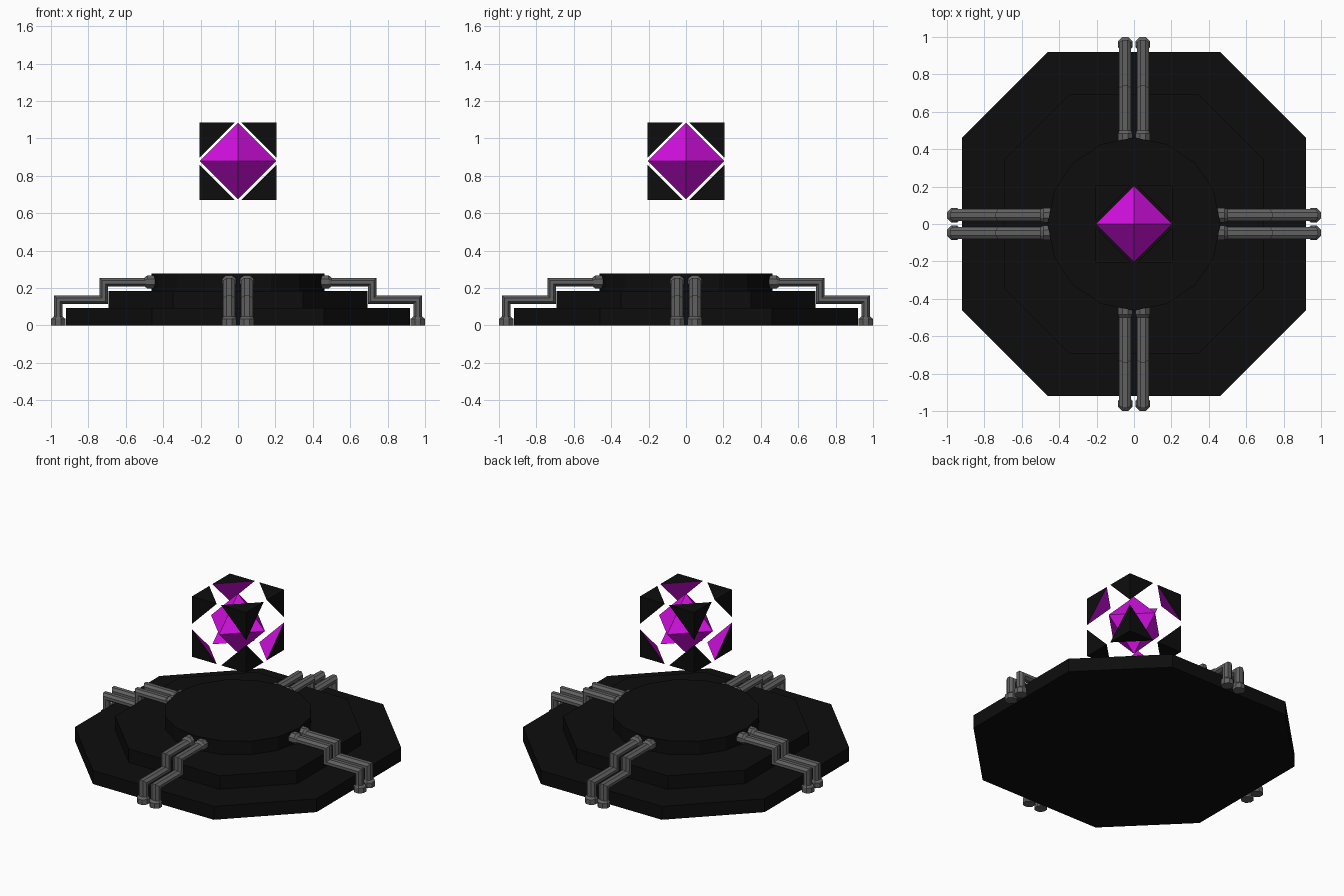
import bpy, bmesh
from math import pi, cos, sin
from mathutils import Vector, Matrix

if "Cube" in bpy.data.objects:
    bpy.data.objects.remove(bpy.data.objects["Cube"])


def material(name, rgb):
    m = bpy.data.materials.new(name)
    m.diffuse_color = (*rgb, 1)
    m.use_nodes = True
    m.node_tree.nodes["Principled BSDF"].inputs["Base Color"].default_value = m.diffuse_color
    return m


BLACK = material("black", (0.004, 0.004, 0.004))
GREY = material("pipe_grey", (0.12, 0.12, 0.12))
MAGENTA = material("magenta", (0.65, 0.005, 0.75))


def finish(name, bm, *mats):
    bmesh.ops.recalc_face_normals(bm, faces=bm.faces)
    me = bpy.data.meshes.new(name)
    bm.to_mesh(me)
    bm.free()
    for m in mats:
        me.materials.append(m)
    ob = bpy.data.objects.new(name, me)
    bpy.context.collection.objects.link(ob)
    return ob


def slab(name, outline, z0, z1):
    bm = bmesh.new()
    face = bm.faces.new([bm.verts.new((x, y, z0)) for x, y in outline])
    bottom = bmesh.ops.extrude_face_region(bm, geom=[face], use_keep_orig=True)
    top = [v for v in bottom["geom"] if isinstance(v, bmesh.types.BMVert)]
    bmesh.ops.translate(bm, verts=top, vec=(0, 0, z1 - z0))
    return finish(name, bm, BLACK)


def octagon(r):
    h = r / 2
    return [(r, -h), (r, h), (h, r), (-h, r), (-r, h), (-r, -h), (-h, -r), (h, -r)]


# stepped base
STEP = 0.0925
slab("lower_step", octagon(0.92), 0, STEP)
slab("middle_step", octagon(0.693), STEP, 2 * STEP)
slab("top_disc", [(0.462 * cos(i * pi / 8), 0.462 * sin(i * pi / 8)) for i in range(16)],
     2 * STEP, 3 * STEP)

# pipes: rings of (radius out, height, in-plane normal, thickness, width)
UP, IN, MITRE = (1, 0), (0, 1), (1, 1)
T, W, F = 0.023, 0.032, 0.038
RINGS = [(0.961, 0, UP, F, F), (0.961, 0.035, UP, F, F), (0.961, 0.048, UP, T, W),
         (0.961, 0.137, MITRE, T, W), (0.717, 0.137, MITRE, T, W),
         (0.717, 0.231, MITRE, T, W),
         (0.50, 0.231, IN, T, W), (0.485, 0.233, IN, F * 0.92, F), (0.43, 0.233, IN, F * 0.92, F)]


def pipe(name, offset, angle):
    bm = bmesh.new()
    rot = Matrix.Rotation(angle, 3, 'Z')
    k = 1 / cos(pi / 8)
    loops = []
    for r, z, n, t, w in RINGS:
        loop = []
        for i in range(8):
            a = (i + 0.5) * pi / 4
            s = t * k * cos(a)
            p = Vector((r + n[0] * s, offset + w * k * sin(a), z + n[1] * s))
            loop.append(bm.verts.new(rot @ p))
        loops.append(loop)
    for a, b in zip(loops, loops[1:]):
        for i in range(8):
            j = (i + 1) % 8
            bm.faces.new((a[i], a[j], b[j], b[i]))
    bm.faces.new(loops[0])
    bm.faces.new(loops[-1])
    return finish(name, bm, GREY)


for q in range(4):
    for side in (-1, 1):
        pipe(f"pipe_{q}_{'left' if side < 0 else 'right'}", side * 0.047, q * pi / 2)

# floating crystal
CENTRE = Vector((0, 0, 0.878))
R, LEG = 0.207, 0.190
bm = bmesh.new()
for axis in range(3):
    for s in (-1, 1):
        p = CENTRE.copy()
        p[axis] += s * 0.205
        bm.verts.new(p)
bmesh.ops.convex_hull(bm, input=bm.verts)
finish("crystal_core", bm, MAGENTA)

# corner shards, magenta on the face turned to the core
for sx in (-1, 1):
    for sy in (-1, 1):
        for sz in (-1, 1):
            bm = bmesh.new()
            s = Vector((sx, sy, sz))
            tip = bm.verts.new(CENTRE + s * R)
            legs = []
            for axis in range(3):
                p = CENTRE + s * R
                p[axis] -= s[axis] * LEG
                legs.append(bm.verts.new(p))
            bm.faces.new(legs).material_index = 1
            for i in range(3):
                bm.faces.new((tip, legs[i], legs[(i + 1) % 3]))
            finish("crystal_shard", bm, BLACK, MAGENTA)
